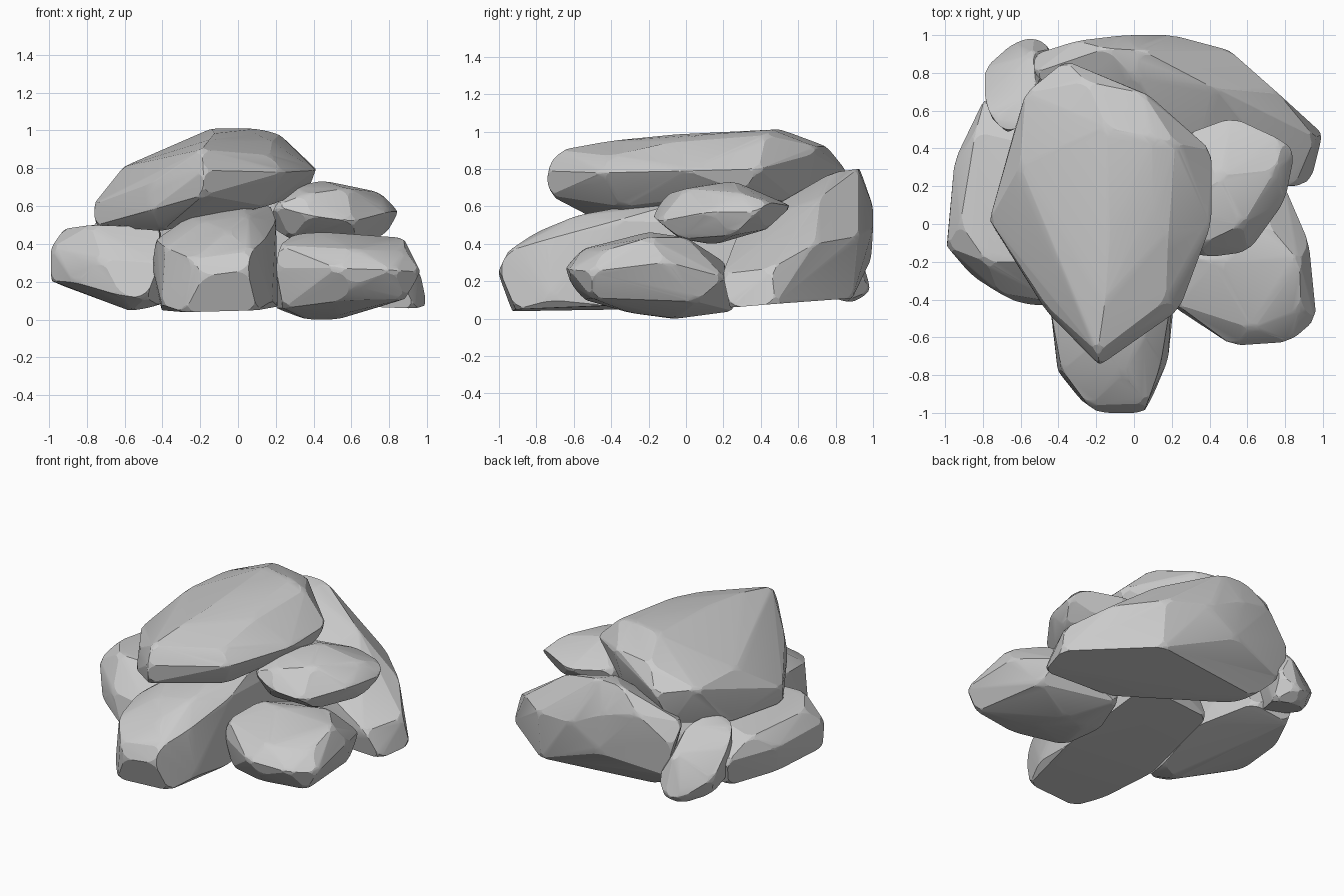
import bpy, bmesh, math
from mathutils import Vector


def hull(points):
    """Convex hull of a point cloud as a bmesh."""
    bm = bmesh.new()
    for p in points:
        bm.verts.new(p)
    bmesh.ops.convex_hull(bm, input=bm.verts[:])
    loose = [v for v in bm.verts if not v.link_faces]
    bmesh.ops.delete(bm, geom=loose, context='VERTS')
    bmesh.ops.dissolve_limit(bm, angle_limit=math.radians(3),
                             verts=bm.verts[:], edges=bm.edges[:])
    return bm


def bounds(points):
    lo = Vector([min(p[i] for p in points) for i in range(3)])
    hi = Vector([max(p[i] for p in points) for i in range(3)])
    return lo, hi


def rock(name, points, cuts=(0.04, 0.016)):
    """Hull whose corners are worn down, refitted to its original extents."""
    lo, hi = bounds(points)
    pts = [Vector(p) for p in points]
    for d in cuts:
        bm = hull(pts)
        pts = []
        for e in bm.edges:
            a, b = e.verts[0].co, e.verts[1].co
            t = min(0.3, d / max(e.calc_length(), 1e-6))
            pts += [a.lerp(b, t), b.lerp(a, t)]
        bm.free()
    l2, h2 = bounds(pts)
    pts = [Vector([lo[i] + (p[i] - l2[i]) * (hi[i] - lo[i]) / (h2[i] - l2[i])
                   for i in range(3)]) for p in pts]
    bm = hull(pts)
    bmesh.ops.recalc_face_normals(bm, faces=bm.faces[:])
    me = bpy.data.meshes.new(name)
    bm.to_mesh(me)
    bm.free()
    ob = bpy.data.objects.new(name, me)
    bpy.context.collection.objects.link(ob)
    bpy.ops.object.select_all(action='DESELECT')
    ob.select_set(True)
    bpy.context.view_layer.objects.active = ob
    bpy.ops.object.shade_smooth_by_angle(angle=math.radians(12))
    return ob


# Large slab on top
rock("top_slab", [
    (-0.14, 0.5, 1.01), (0.10, 0.45, 1.01), (-0.19, -0.67, 0.9), (0.22, 0.42, 0.98),
    (0.18, -0.1, 0.94), (0.17, -0.4, 0.87), (-0.18, -0.74, 0.79), (0.24, -0.45, 0.78),
    (0.41, 0.0, 0.79), (0.41, 0.38, 0.8), (0.08, 0.67, 0.88), (-0.36, 0.85, 0.78),
    (-0.57, 0.68, 0.8), (-0.6, 0.3, 0.81), (-0.76, 0.02, 0.61), (-0.75, 0.0, 0.5),
    (-0.4, -0.36, 0.47), (-0.18, -0.72, 0.66), (0.15, -0.34, 0.6), (0.37, 0.3, 0.68),
    (-0.42, 0.76, 0.56), (0.02, 0.62, 0.6), (-0.64, 0.45, 0.5), (-0.15, -0.4, 0.95),
    (-0.12, 0.0, 0.99), (0.05, 0.68, 0.92), (0.1, 0.05, 0.98), (-0.25, 0.74, 0.92),
    (-0.46, -0.46, 0.58), (-0.46, -0.43, 0.72)])

# Front stone with a flat underside
rock("front_stone", [
    (-0.18, -1.0, 0.23), (0.05, -1.0, 0.26), (-0.24, -0.96, 0.32), (0.07, -0.95, 0.36),
    (-0.28, -0.93, 0.04), (0.1, -0.91, 0.05), (0.18, -0.72, 0.1), (0.14, -0.75, 0.42),
    (-0.38, -0.77, 0.38), (-0.4, -0.78, 0.08), (-0.43, -0.5, 0.42), (-0.45, -0.35, 0.28),
    (-0.4, -0.3, 0.05), (0.21, -0.42, 0.07), (0.2, -0.38, 0.52), (-0.26, -0.4, 0.54),
    (0.02, -0.25, 0.61), (0.17, -0.1, 0.6), (-0.3, 0.2, 0.5), (0.2, 0.3, 0.5),
    (-0.33, 0.32, 0.15), (0.2, 0.35, 0.17), (-0.05, -0.8, 0.46), (-0.18, -0.62, 0.52),
    (0.05, -0.58, 0.55)])

# Left stone
rock("left_stone", [
    (-0.99, -0.12, 0.38), (-0.99, -0.1, 0.21), (-0.95, 0.33, 0.36), (-0.92, 0.3, 0.18),
    (-0.79, 0.66, 0.34), (-0.76, 0.6, 0.15), (-0.84, 0.48, 0.46), (-0.92, 0.0, 0.48),
    (-0.78, -0.2, 0.5), (-0.42, -0.2, 0.49), (-0.5, 0.4, 0.5), (-0.86, -0.27, 0.2),
    (-0.62, -0.41, 0.13), (-0.49, -0.43, 0.12), (-0.42, -0.41, 0.3), (-0.72, -0.36, 0.32),
    (-0.57, -0.25, 0.05), (-0.42, -0.2, 0.08), (-0.35, 0.2, 0.15), (-0.5, 0.58, 0.2)])

# Small leaning stone at the back left
rock("small_back_stone", [
    (-0.53, 0.98, 0.15), (-0.44, 0.92, 0.24), (-0.64, 0.95, 0.16), (-0.6, 0.9, 0.09),
    (-0.45, 0.84, 0.09), (-0.79, 0.82, 0.28), (-0.75, 0.78, 0.15), (-0.54, 0.9, 0.42),
    (-0.79, 0.66, 0.44), (-0.75, 0.56, 0.52), (-0.67, 0.49, 0.54), (-0.58, 0.54, 0.57),
    (-0.52, 0.72, 0.54), (-0.6, 0.55, 0.2), (-0.74, 0.57, 0.22)])

# Long stone across the back, dropping to the right
rock("back_stone", [
    (-0.53, 0.8, 0.6), (-0.52, 0.9, 0.46), (-0.3, 0.97, 0.66), (-0.46, 0.88, 0.24),
    (-0.15, 0.93, 0.8), (0.04, 0.92, 0.8), (-0.05, 1.0, 0.6), (0.2, 1.0, 0.48),
    (-0.02, 0.99, 0.32), (-0.33, 0.78, 0.11), (0.5, 0.89, 0.11), (0.5, 0.92, 0.44),
    (0.76, 0.69, 0.4), (0.42, 0.72, 0.65), (0.99, 0.48, 0.08), (0.95, 0.46, 0.27),
    (0.93, 0.24, 0.06), (0.84, 0.2, 0.24), (0.3, 0.3, 0.5), (-0.3, 0.62, 0.6),
    (0.4, 0.24, 0.08), (-0.3, 0.62, 0.12), (0.0, 0.78, 0.78)])

# Upper right stone
rock("upper_right_stone", [
    (0.27, 0.46, 0.62), (0.52, 0.55, 0.6), (0.78, 0.43, 0.62), (0.84, 0.37, 0.57),
    (0.79, 0.12, 0.57), (0.6, -0.14, 0.52), (0.38, -0.17, 0.55), (0.2, -0.1, 0.6),
    (0.17, 0.1, 0.5), (0.3, 0.05, 0.7), (0.45, 0.25, 0.73), (0.74, 0.28, 0.67),
    (0.57, 0.0, 0.69), (0.36, -0.1, 0.66), (0.77, 0.25, 0.45), (0.5, 0.15, 0.4),
    (0.28, -0.03, 0.43), (0.62, -0.02, 0.43), (0.25, 0.4, 0.48), (0.65, 0.42, 0.48)])

# Lower right stone
rock("lower_right_stone", [
    (0.2, -0.43, 0.27), (0.22, -0.42, 0.39), (0.3, -0.18, 0.45), (0.45, -0.2, 0.46),
    (0.7, 0.0, 0.43), (0.87, -0.2, 0.43), (0.88, -0.44, 0.36), (0.96, -0.5, 0.25),
    (0.92, -0.1, 0.3), (0.82, -0.62, 0.26), (0.52, -0.64, 0.27), (0.62, -0.55, 0.37),
    (0.88, -0.5, 0.11), (0.55, -0.54, 0.1), (0.24, -0.4, 0.06), (0.36, -0.08, 0.0),
    (0.52, -0.05, 0.0), (0.82, 0.05, 0.09), (0.79, 0.2, 0.22), (0.35, 0.25, 0.04),
    (0.3, 0.2, 0.3), (0.2, -0.1, 0.06), (0.6, -0.61, 0.18), (0.55, -0.3, 0.03)])
